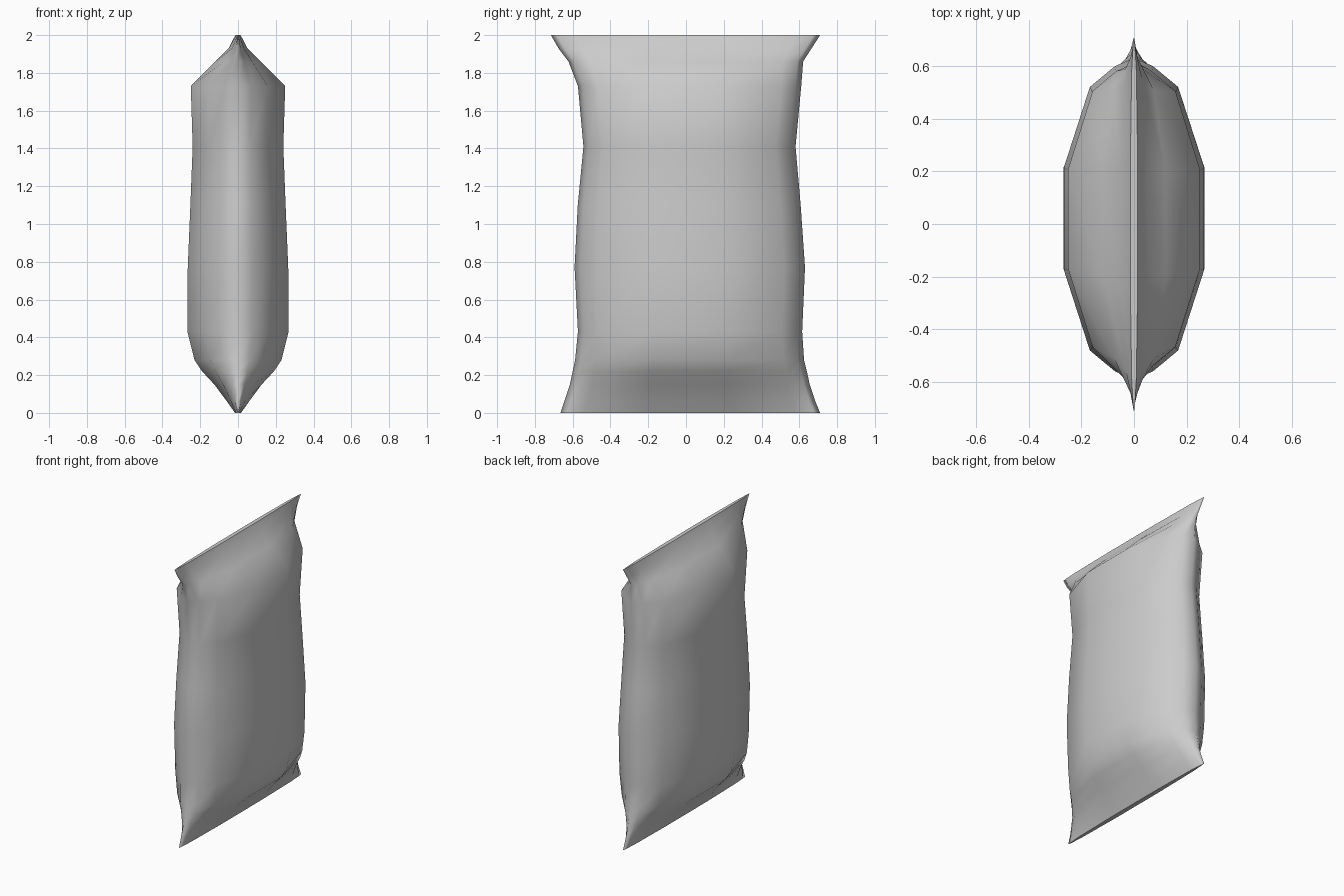
import bpy, bmesh

if "Cube" in bpy.data.objects:
    bpy.data.objects.remove(bpy.data.objects["Cube"])

# Levels of the pouch: height, left edge y, right edge y, half thickness
LEVELS = [
    (0.00, -0.665, 0.710, 0.016),
    (0.06, -0.645, 0.685, 0.058),
    (0.15, -0.615, 0.655, 0.125),
    (0.22, -0.600, 0.640, 0.190),
    (0.28, -0.587, 0.625, 0.230),
    (0.43, -0.572, 0.615, 0.268),
    (0.77, -0.590, 0.630, 0.266),
    (1.10, -0.573, 0.607, 0.252),
    (1.41, -0.543, 0.580, 0.240),
    (1.73, -0.572, 0.610, 0.250),
    (1.86, -0.622, 0.620, 0.120),
    (1.93, -0.675, 0.665, 0.050),
    (2.00, -0.715, 0.710, 0.014),
]
# Half cross-section: position along the width, share of the thickness
HALF = [(-0.95, 0.27), (-0.82, 0.63), (-0.32, 1.0),
        (0.32, 1.0), (0.82, 0.63), (0.95, 0.27)]
SECTION = ([(-1, 0)] + HALF + [(1, 0)]
           + [(u, -t) for u, t in reversed(HALF)])

bm = bmesh.new()
rings = []
for z, y0, y1, h in LEVELS:
    mid, half = (y0 + y1) / 2, (y1 - y0) / 2
    rings.append([bm.verts.new((t * h, mid + u * half, z)) for u, t in SECTION])

# Film between the levels
n = len(SECTION)
for a, b in zip(rings, rings[1:]):
    for i in range(n):
        j = (i + 1) % n
        bm.faces.new((a[i], a[j], b[j], b[i]))

# Narrow closed seams at both ends
caps = [bm.faces.new(rings[0]), bm.faces.new(rings[-1])]
bmesh.ops.recalc_face_normals(bm, faces=bm.faces[:])
for f in bm.faces:
    f.smooth = f not in caps
for f in caps:
    for e in f.edges:
        e.smooth = False

mesh = bpy.data.meshes.new("snack_pouch")
bm.to_mesh(mesh)
bm.free()
bpy.context.collection.objects.link(bpy.data.objects.new("snack_pouch", mesh))
